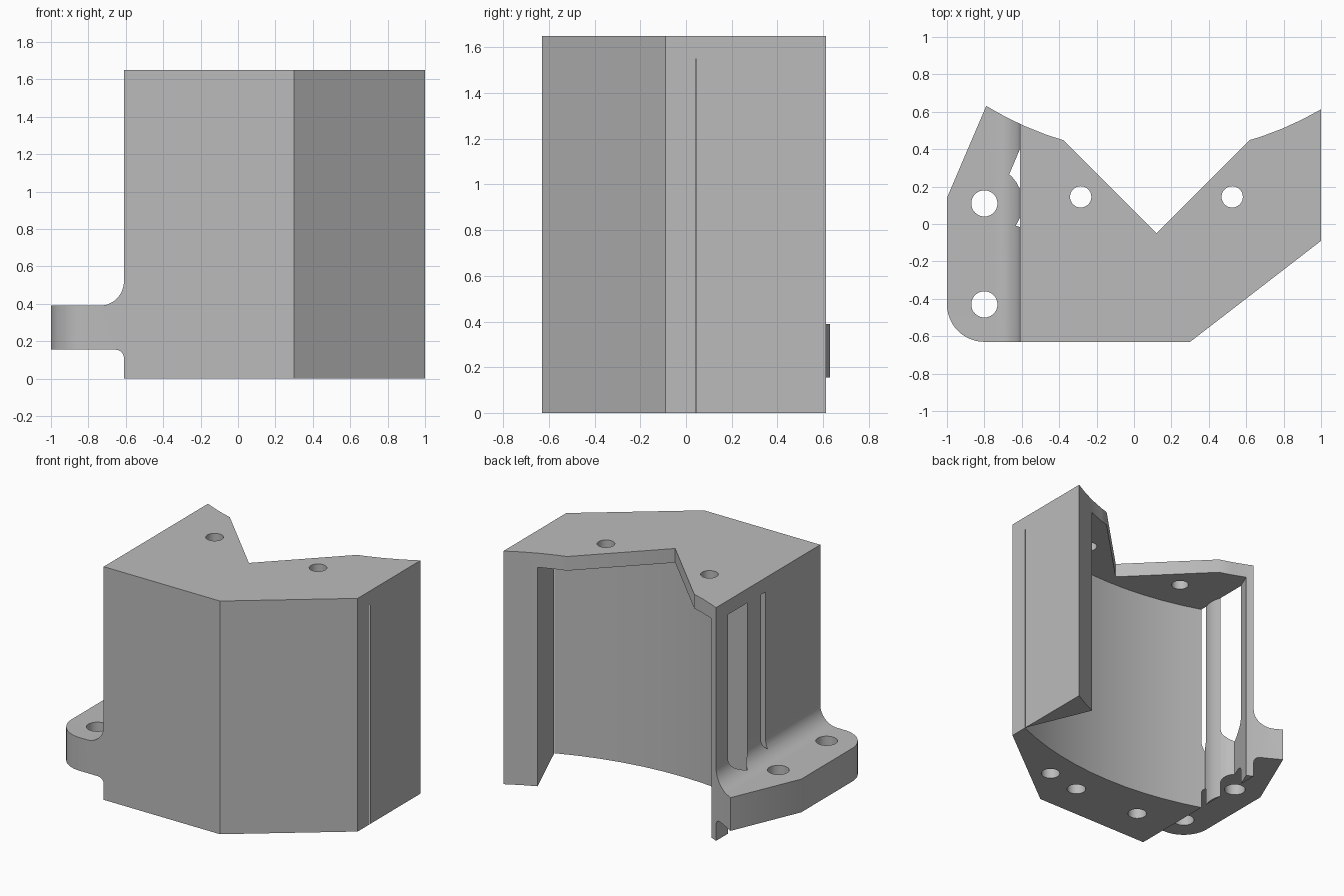
import bpy, bmesh
from math import sin, cos, radians

if "Cube" in bpy.data.objects:
    bpy.data.objects.remove(bpy.data.objects["Cube"], do_unlink=True)

CENTRE = (0.12, 2.12)      # axis shared by the curved back and the cavity
WALL = -0.61               # left side of the block
HEIGHT, CEILING = 1.65, 1.55
BOSS = (-0.8, 0.11)


def arc(c, r, start, end, n):
    """Points on a circle, angles in degrees."""
    angles = [radians(start + (end - start) * i / n) for i in range(n + 1)]
    return [(c[0] + r * cos(a), c[1] + r * sin(a)) for a in angles]


def prism(name, points, low, high, axis="z"):
    """Extrude a flat outline along z, or an x-z outline along y."""
    place = (lambda p, h: (p[0], p[1], h)) if axis == "z" else (lambda p, h: (p[0], h, p[1]))
    bm = bmesh.new()
    face = bm.faces.new([bm.verts.new(place(p, low)) for p in points])
    out = bmesh.ops.extrude_face_region(bm, geom=[face])
    shift = (0, 0, high - low) if axis == "z" else (0, high - low, 0)
    verts = [g for g in out["geom"] if isinstance(g, bmesh.types.BMVert)]
    bmesh.ops.translate(bm, verts=verts, vec=shift)
    bmesh.ops.recalc_face_normals(bm, faces=bm.faces)
    mesh = bpy.data.meshes.new(name)
    bm.to_mesh(mesh)
    bm.free()
    obj = bpy.data.objects.new(name, mesh)
    bpy.context.collection.objects.link(obj)
    return obj


def rod(name, c, r, low, high):
    return prism(name, arc(c, r, 0, 348.75, 31), low, high)


def activate(obj):
    bpy.ops.object.select_all(action="DESELECT")
    obj.select_set(True)
    bpy.context.view_layer.objects.active = obj


def cut(obj, cutter):
    """Subtract the cutter, then discard it."""
    cutter.hide_render = True
    mod = obj.modifiers.new("cut", "BOOLEAN")
    mod.operation, mod.solver, mod.object = "DIFFERENCE", "EXACT", cutter
    activate(obj)
    bpy.ops.object.modifier_apply(modifier=mod.name)
    bpy.data.objects.remove(cutter, do_unlink=True)


# Whole footprint: block plus mounting flange, with a curved back
footprint = arc((-0.8, -0.43), 0.2, 180, 270, 12)
footprint += [(0.3, -0.63), (1, -0.09)]
footprint += arc(CENTRE, 1.745, -90 + 30.28, -90 - 31.43, 16)
footprint += [(-1, 0.14)]
bracket = prism("bracket_body", footprint, 0, HEIGHT)

# Trim above and below the flange, leaving fillets against the wall
above = [(-1.2, 0.39)] + arc((WALL - 0.13, 0.52), 0.13, -90, 0, 12)
above += [(WALL, 1.9), (-1.2, 1.9)]
cut(bracket, prism("upper_relief", above, -1, 1, "y"))
below = [(-1.2, 0.155)] + arc((WALL - 0.045, 0.11), 0.045, 90, 0, 8)
below += [(WALL, -0.2), (-1.2, -0.2)]
cut(bracket, prism("lower_relief", below, -1, 1, "y"))

# Curved cavity, open at the back and underneath, spared around the screw boss
sector = arc(CENTRE, 2.258, -113, -67, 12) + arc(CENTRE, 1.4, -67, -113, 12)
cavity = prism("cavity", sector, -0.2, CEILING)
cut(cavity, rod("boss", BOSS, 0.205, -0.5, 2))
cut(bracket, cavity)

# V notch in the top plate
notch = [(0.12, -0.05), (1.12, 0.95), (-0.88, 0.95)]
cut(bracket, prism("notch", notch, CEILING - 0.05, 1.9))

# Screw holes: top plate, flange, and blind holes underneath
for x in (-0.285, 0.525):
    cut(bracket, rod("top_hole", (x, 0.145), 0.057, 1.4, 1.9))
for y in (BOSS[1], -0.43):
    cut(bracket, rod("flange_hole", (BOSS[0], y), 0.07, 0.05, 0.6))
for c in ((0.47, -0.32), (0.2, -0.37), (-0.33, -0.36)):
    cut(bracket, rod("base_hole", c, 0.063, -0.1, 0.4))

# Plain grey finish
grey = bpy.data.materials.new("plain_grey")
grey.use_nodes = True
colour = (0.5, 0.5, 0.5, 1)
grey.diffuse_color = colour
grey.node_tree.nodes["Principled BSDF"].inputs["Base Color"].default_value = colour
bracket.data.materials.clear()
bracket.data.materials.append(grey)
for poly in bracket.data.polygons:
    poly.material_index = 0
activate(bracket)
bpy.ops.object.shade_smooth_by_angle(angle=radians(30))
